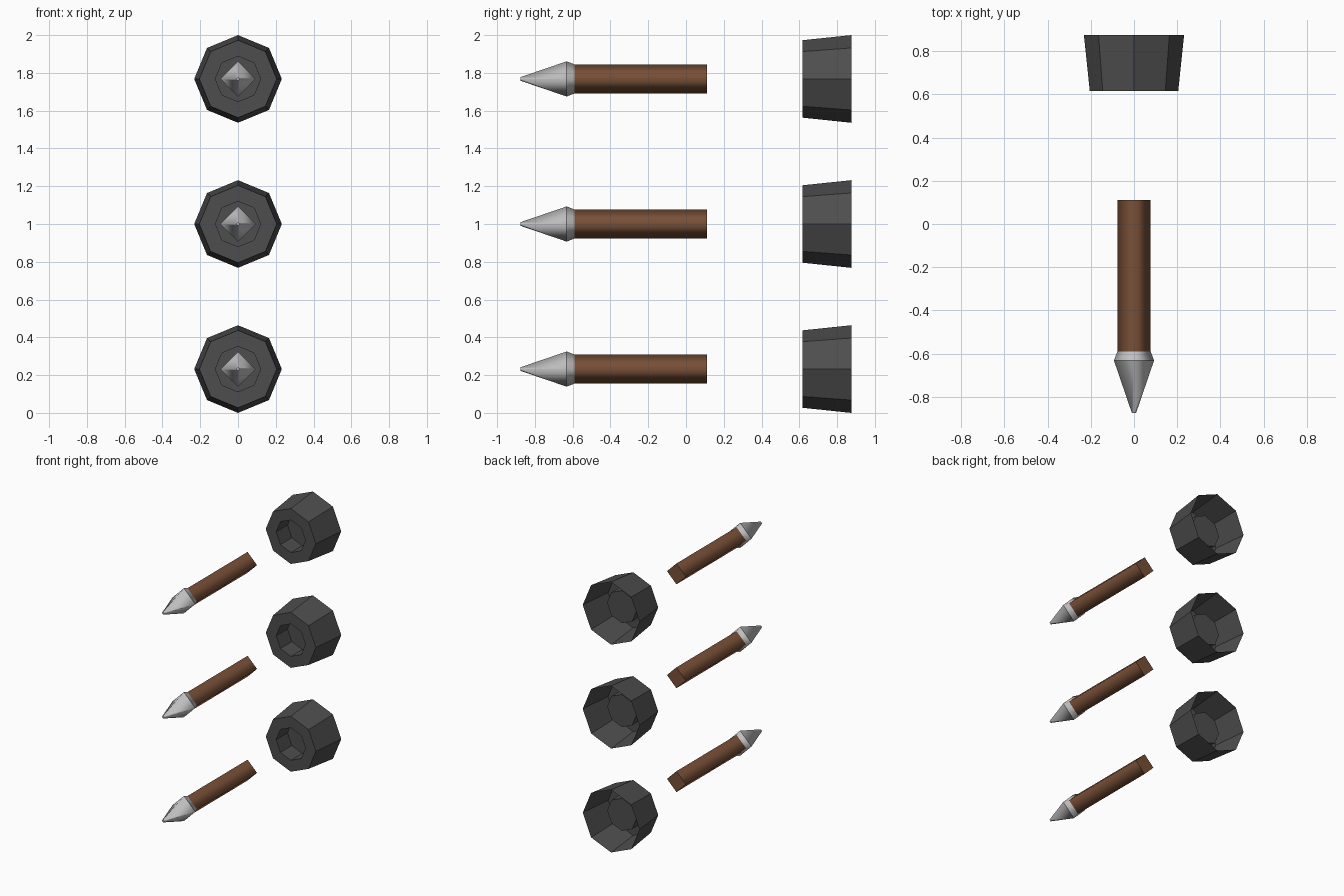
import bpy, math

if "Cube" in bpy.data.objects:
    bpy.data.objects.remove(bpy.data.objects["Cube"])


def material(name, rgb):
    m = bpy.data.materials.new(name)
    m.diffuse_color = (*rgb, 1.0)
    m.use_nodes = True
    m.node_tree.nodes["Principled BSDF"].inputs["Base Color"].default_value = m.diffuse_color
    return m


WOOD = material("brown wood", (0.19, 0.080, 0.038))
STEEL = material("light steel", (0.53, 0.53, 0.53))
IRON = material("dark iron", (0.075, 0.075, 0.075))


def lathe(name, profile, sides, z, mat, cap_start=False, cap_end=False, smooth=False):
    """Sweep (y, radius) rings along the y axis; corners point up and sideways."""
    verts, faces = [], []
    for y, r in profile:
        for i in range(sides):
            a = 2 * math.pi * i / sides
            verts.append((r * math.cos(a), y, z + r * math.sin(a)))
    for k in range(len(profile) - 1):
        for i in range(sides):
            j = (i + 1) % sides
            faces.append((k * sides + i, k * sides + j,
                          (k + 1) * sides + j, (k + 1) * sides + i))
    side_count = len(faces)
    if cap_start:
        faces.append(tuple(reversed(range(sides))))
    if cap_end:
        last = (len(profile) - 1) * sides
        faces.append(tuple(range(last, last + sides)))
    # wind faces so that normals point outward for rising y
    faces = [tuple(reversed(f)) for f in faces]
    me = bpy.data.meshes.new(name)
    me.from_pydata(verts, [], faces)
    me.materials.append(mat)
    for p in me.polygons:
        p.use_smooth = smooth and p.index < side_count
    if smooth:
        # keep the rings crisp, smooth only around the axis
        for e in me.edges:
            e.use_edge_sharp = e.vertices[0] // sides == e.vertices[1] // sides
    me.update()
    ob = bpy.data.objects.new(name, me)
    bpy.context.collection.objects.link(ob)
    return ob


for n, z in enumerate((0.232, 1.0, 1.768), 1):
    # four-sided wooden shaft
    lathe(f"dart_shaft_{n}", [(-0.59, 0.077), (0.112, 0.077)], 4, z, WOOD,
          cap_start=True, cap_end=True, smooth=True)
    # four-sided steel head with short neck
    lathe(f"dart_head_{n}", [(-0.875, 0.010), (-0.632, 0.093), (-0.59, 0.077)],
          4, z, STEEL, cap_start=True, cap_end=True, smooth=True)
    # octagonal launcher shell, open at the back, with a blind bore in front
    bore = [(0.75, 0.12), (0.617, 0.12), (0.617, 0.205), (0.875, 0.232)]
    lathe(f"launcher_{n}", bore, 8, z, IRON, cap_start=True)
